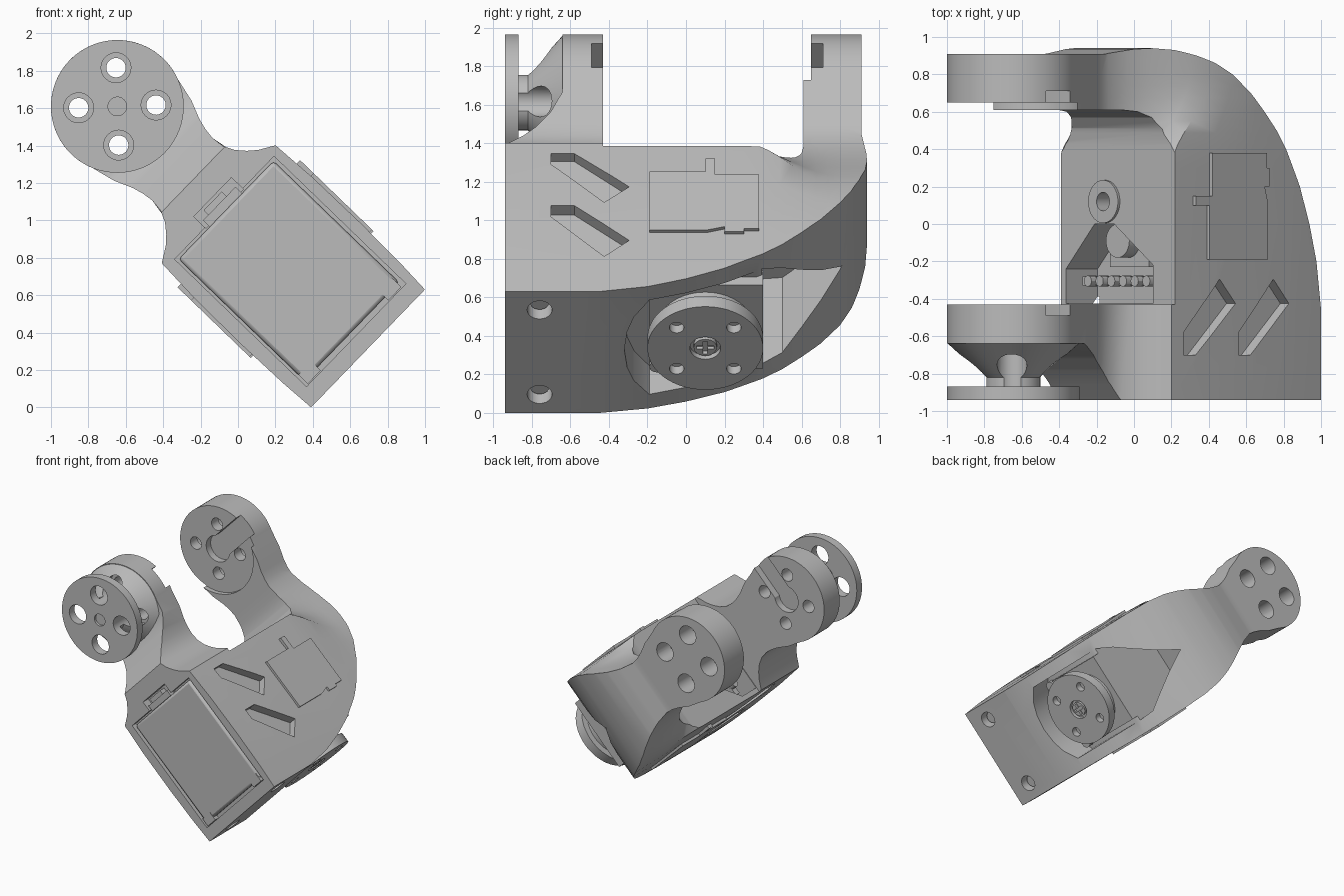
import bpy, bmesh
from math import sin, cos, pi, radians
from mathutils import Vector

if "Cube" in bpy.data.objects:
    bpy.data.objects.remove(bpy.data.objects["Cube"], do_unlink=True)

grey = bpy.data.materials.new("plain_grey")
grey.use_nodes = True
grey.diffuse_color = (0.5, 0.5, 0.5, 1)
grey.node_tree.nodes["Principled BSDF"].inputs["Base Color"].default_value = (0.5, 0.5, 0.5, 1)

# Tilted frame: u runs along the arm, v across it, y is depth
ANG = radians(44)
C, S = cos(ANG), sin(ANG)
HUB = 1.863
R = 0.355


def place(u, v, y):
    return Vector((0.695 - C * u + S * v, y, 0.315 + S * u + C * v))


def loft(name, axis, sections):
    """Join equal-length 2D sections (height, points): y takes (u,v), v (y,u), u (y,v)."""
    bm = bmesh.new()
    rings = []
    for h, pts in sections:
        rings.append([bm.verts.new(place(*{"y": (p, q, h), "v": (q, h, p), "u": (h, q, p)}[axis]))
                      for p, q in pts])
    bm.faces.new(rings[0])
    bm.faces.new(rings[-1])
    for r0, r1 in zip(rings, rings[1:]):
        for i in range(len(r0)):
            bm.faces.new((r0[i - 1], r0[i], r1[i], r1[i - 1]))
    bmesh.ops.recalc_face_normals(bm, faces=bm.faces)
    me = bpy.data.meshes.new(name)
    bm.to_mesh(me)
    bm.free()
    me.materials.append(grey)
    ob = bpy.data.objects.new(name, me)
    bpy.context.collection.objects.link(ob)
    return ob


def prism(name, pts, axis, a, b):
    return loft(name, axis, [(a, pts), (b, pts)])


def circle(p, q, r, n=40):
    return [(p + r * cos(2 * pi * i / n), q + r * sin(2 * pi * i / n)) for i in range(n)]


def rect(p0, p1, q0, q1):
    return [(p0, q0), (p1, q0), (p1, q1), (p0, q1)]


def boolean(target, cutter, op="DIFFERENCE"):
    bpy.context.view_layer.objects.active = target
    m = target.modifiers.new("bool", "BOOLEAN")
    m.operation, m.solver, m.object = op, "EXACT", cutter
    bpy.ops.object.modifier_apply(modifier=m.name)


def cut(targets, *args):
    cutter = prism("cutter", *args)
    for t in targets:
        boolean(t, cutter)
    bpy.data.objects.remove(cutter, do_unlink=True)


# Bracket outline: square-shouldered at the front, sweeping into the arm at the rear
front_half = [(0, .438), (.2, .449), (.5, .455), (.85, .452), (1.11, .438), (1.16, .355),
              (1.2, .31), (1.25, .268), (1.31, .24), (1.38, .232)]
rear_half = [(0, .438), (.2, .445), (.5, .448), (.66, .442), (.8, .42), (.92, .383),
             (1.03, .338), (1.14, .292), (1.26, .253), (1.38, .232)]
neck = [(1.44, .24), (1.5, .256), (1.6, .298)]
arc = [(HUB + R * cos(radians(t)), R * sin(radians(t))) for t in range(112, -113, -4)]


def outline(t):
    half = [(a + (c - a) * t, b + (d - b) * t)
            for (a, b), (c, d) in zip(front_half, rear_half)] + neck
    return half + arc + [(u, -v) for u, v in reversed(half)]


sections = [(-.95, outline(0))]
for i in range(9):
    t = i / 8
    sections.append((.3 + .5 * t, outline(t * t * (3 - 2 * t))))
sections.append((.96, outline(1)))
bracket = loft("bracket", "y", sections)

# Side profile: rounded rear, two arms and the sloped front neck
side = [(-.94, -.02), (-.45, 0), (-.2, .035), (0, .09), (.2, .165), (.4, .27), (.5, .34),
        (.6, .43), (.7, .53), (.8, .66), (.86, .77), (.9, .88), (.93, 1), (.94, 1.12),
        (.935, 1.22), (.91, 1.4), (.91, 2.3), (.61, 2.3), (.61, 1.29), (.6, 1.2),
        (.57, 1.135), (.51, 1.095), (.43, 1.085), (-.43, 1.085), (-.43, 2.3), (-.64, 2.3),
        (-.64, 1.63), (-.7, 1.525), (-.78, 1.435), (-.86, 1.365), (-.94, 1.3)]
profile = prism("profile", side, "v", -.6, .6)
boolean(bracket, profile, "INTERSECT")
bpy.data.objects.remove(profile, do_unlink=True)

# Front hub: flange, waist and flared cone
flange = prism("front_flange", circle(HUB, 0, R, 64), "y", -.94, -.87)
waist = prism("flange_waist", circle(HUB, 0, .15), "y", -.88, -.81)
cone = loft("flange_cone", "y", [(-.638, circle(HUB, 0, R - .003, 64)),
                                 (-.82, circle(HUB, 0, .15, 64))])
hub = [bracket, flange, waist, cone]

# Rear hub recess and keyed slots on both inner faces
cut([bracket], circle(HUB, 0, R + .006, 64), "y", .5, .65)
for y0, y1 in ((.6, .71), (-.49, -.4)):
    cut([bracket], circle(HUB, 0, .11), "y", y0, y1)
    cut([bracket], rect(HUB - .09, HUB + .09, 0, .5), "y", y0, y1)

# Screw holes through both hubs, lined up with the world axes
for k in range(4):
    t = ANG + k * pi / 2
    p, q = HUB + .207 * cos(t), .207 * sin(t)
    cut(hub, circle(p, q, .052, 24), "y", -1.1, 1.1)
    cut(hub, circle(p, q, .08, 24), "y", -1.1, -.66)
    cut([bracket], circle(p, q, .078, 24), "y", .74, 1.1)
cut([flange], circle(HUB, 0, .05, 24), "y", -1, -.92)

# Front opening with cover panel, clips and a connector in its notch
cut([bracket], rect(.095, 1.075, -.375, .39), "y", -1.1, -.89)
panel = prism("front_panel", rect(.125, 1.06, -.36, .37), "y", -.8, -.935)
m = panel.modifiers.new("soft_edge", "BEVEL")
m.width, m.segments = .02, 2
for v in (-.31, .31):
    prism("panel_clip", rect(.1, .17, v - .05, v + .05), "y", -.85, -.938)
cut([bracket], rect(1.07, 1.16, -.14, .15), "y", -1.1, -.87)
prism("panel_connector", rect(1.06, 1.11, -.12, .13), "y", -.8, -.938)
prism("connector_lip", rect(1.1, 1.145, -.08, .06), "y", -.8, -.925)

# Pair of angled slots and a raised component relief on each side
slot = [(-.7, 1.026), (-.58, 1.026), (-.295, .767), (-.425, .65), (-.7, .94)]
relief = [(-.19, .425), (.11, .425), (.2, .45), (.2, .415), (.3, .415), (.3, .435),
          (.38, .435), (.38, .84), (.15, .84), (.15, .96), (.1, .96), (.1, .86), (-.19, .86)]
for s in (1, -1):
    for d in (0, .4):
        cut([bracket], [(y, u - d) for y, u in slot], "v", s * .385, s * .6)
    prism("side_relief", relief, "v", s * .42, s * .472)

# Pocket in the lower end for the rotary output, with a deep pointed bay behind it
pocket = [(-.32, 0), (-.305, -.13), (-.27, -.23), (-.19, -.34), (.4, -.34), (.4, .34),
          (-.19, .34), (-.27, .23), (-.305, .13)]
cut([bracket], pocket, "u", -.3, .25)
bay = [(.395, -.34), (.5, -.33), (.81, -.03), (.5, .28), (.395, .345)]
cut([bracket], bay, "u", -.3, .9)

# Rotary output: motor face, horn and centre screw
prism("motor_face", rect(-.19, .4, -.3, .3), "u", .3, .19)
prism("motor_collar", circle(.1, 0, .25), "u", .22, .1)
horn = prism("output_horn", circle(.1, 0, .3, 64), "u", .11, .03)
for k in range(4):
    t = pi / 4 + k * pi / 2
    cut([horn], circle(.1 + .21 * cos(t), .21 * sin(t), .038, 20), "u", -.1, .085)
cut([horn], circle(.1, 0, .08, 32), "u", -.1, .06)
screw = prism("centre_screw", circle(.1, 0, .06, 24), "u", .08, .035)
for a, b in ((.045, .012), (.012, .045)):
    cut([screw], rect(.1 - a, .1 + a, -b, b), "u", 0, .055)
for v in (-.27, .27):
    prism("motor_screw", circle(-.15, v, .04, 16), "u", .22, .17)

# Two fixing screws in the lower end
for v in (-.305, .305):
    cut([bracket], circle(-.76, v, .065, 24), "u", -.1, .09)
    prism("fixing_screw", circle(-.76, v, .05, 20), "u", .1, .055)

# Peaked opening between the arms with motor end, wiring bar and pins
opening = [(-.425, -.4), (-.24, -.4), (0, -.18), (0, -.03), (-.22, .27), (-.425, .27)]
cut([bracket], opening, "u", 1.2, .85)
prism("wiring_bar", rect(-.33, -.28, -.36, .26), "u", .84, 1.0)
prism("motor_step", rect(-.23, -.1, -.2, .1), "u", .84, .95)
prism("motor_end", circle(-.09, -.06, .09), "u", .84, 1.03)
for i in range(6):
    prism("wiring_pin", circle(-.305, -.28 + i * .09, .03, 12), "u", .98, 1.04)
boss = prism("cable_boss", circle(.12, -.1, .115, 32), "u", 1.07, 1.1)
cut([boss, bracket], circle(.12, -.1, .05, 20), "u", 1.0, 1.2)

# Smooth the curved surfaces and keep the edges sharp
for ob in bpy.context.view_layer.objects:
    ob.select_set(ob.type == "MESH" and grey.name in ob.data.materials)
bpy.context.view_layer.objects.active = bracket
bpy.ops.object.shade_smooth_by_angle(angle=radians(30))
